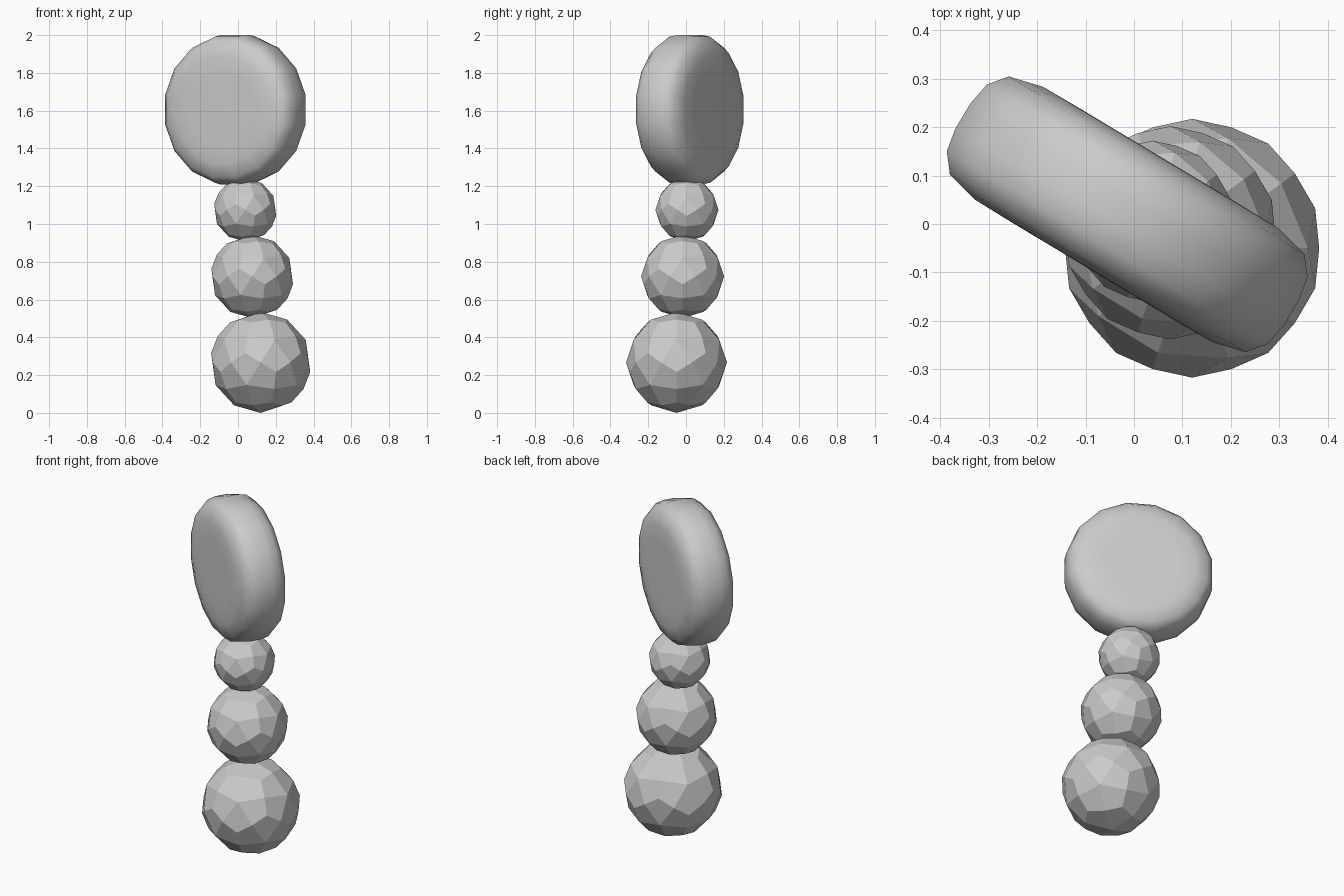
import bpy, bmesh, math

if "Cube" in bpy.data.objects:
    bpy.data.objects.remove(bpy.data.objects["Cube"])


def faceted_ball(name, x, y, z, radius):
    # Icosahedron split into 60 kite facets, pushed out to a sphere
    bpy.ops.mesh.primitive_ico_sphere_add(subdivisions=1, radius=radius, location=(x, y, z))
    ob = bpy.context.object
    ob.name = name
    sub = ob.modifiers.new("facets", 'SUBSURF')
    sub.levels = sub.render_levels = 1
    cast = ob.modifiers.new("round", 'CAST')
    cast.factor = 1.0
    cast.use_radius_as_size = False
    cast.size = radius
    return ob


def lathe(name, profile, sides):
    # Closed body of revolution about local z from (radius, height) rings
    bm = bmesh.new()
    rings = []
    for r, h in profile:
        angles = [(i + 0.5) * 2 * math.pi / sides for i in range(sides)]
        rings.append([bm.verts.new((r * math.cos(a), r * math.sin(a), h)) for a in angles])
    for low, high in zip(rings, rings[1:]):
        for i in range(sides):
            j = (i + 1) % sides
            bm.faces.new((low[i], low[j], high[j], high[i]))
    bm.faces.new(rings[0][::-1])
    bm.faces.new(rings[-1])
    for f in bm.faces:
        f.smooth = True
    mesh = bpy.data.meshes.new(name)
    bm.to_mesh(mesh)
    bm.free()
    ob = bpy.data.objects.new(name, mesh)
    bpy.context.collection.objects.link(ob)
    return ob


# Stack of three shrinking balls
faceted_ball("bottom_ball", 0.12, -0.05, 0.267, 0.267)
faceted_ball("middle_ball", 0.075, -0.018, 0.722, 0.22)
faceted_ball("top_ball", 0.038, 0.005, 1.075, 0.167)

# Thick rounded disc standing on edge, turned about the vertical
half = [(0.20, 0.137), (0.29, 0.136), (0.363, 0.118), (0.394, 0.08), (0.403, 0.03)]
profile = [(r, -h) for r, h in half] + [(r, h) for r, h in reversed(half)]
disc = lathe("disc", profile, 16)
disc.location = (-0.014, 0.02, 1.605)
disc.rotation_euler = (math.radians(90), 0, math.radians(-31))
